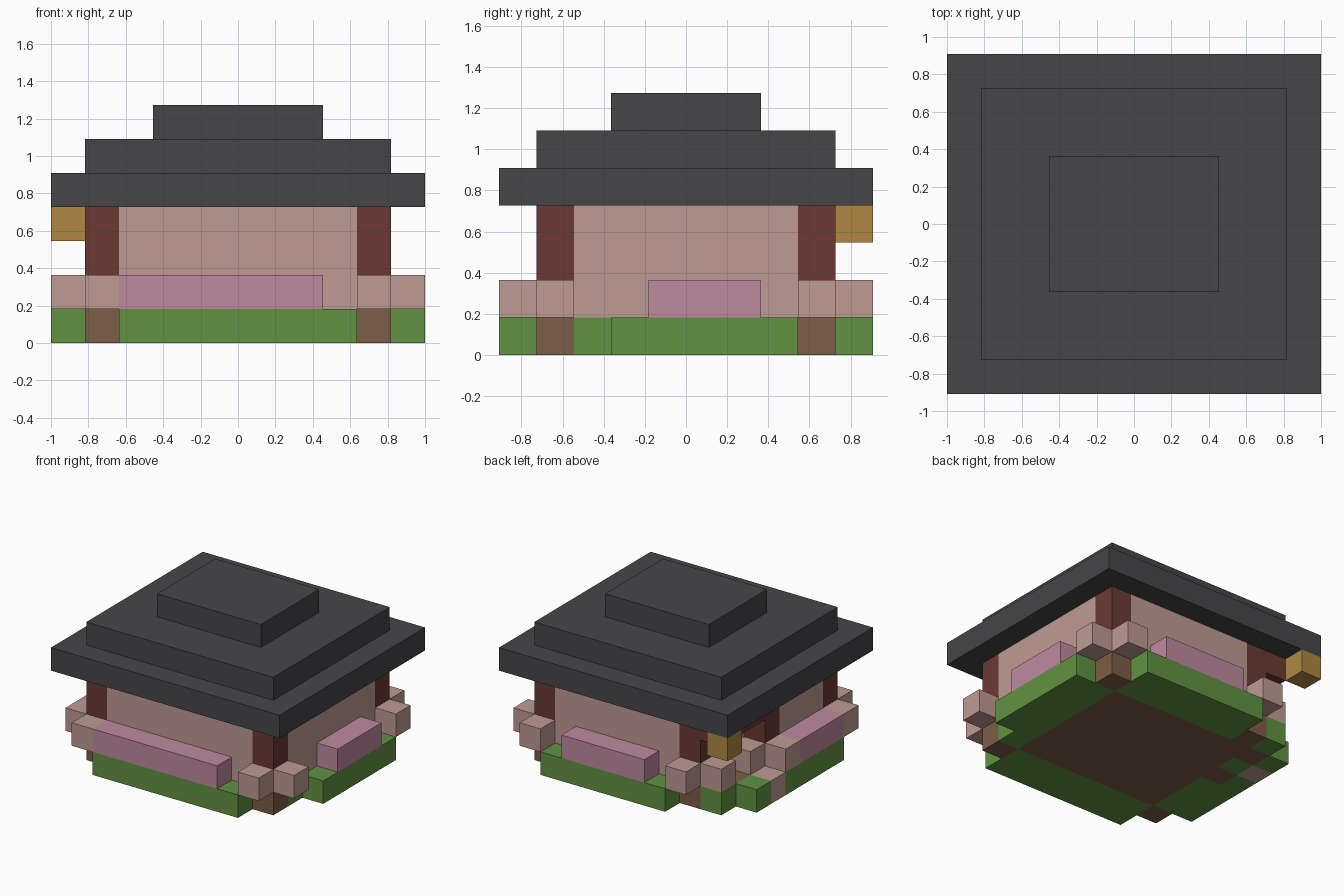
import bpy

cube = bpy.data.objects.get("Cube")
if cube:
    bpy.data.objects.remove(cube, do_unlink=True)

U = 2 / 11  # edge length of one block


def linear(c):
    c /= 255
    return c / 12.92 if c <= 0.04045 else ((c + 0.055) / 1.055) ** 2.4


def material(name, r, g, b):
    m = bpy.data.materials.new(name)
    col = (linear(r), linear(g), linear(b), 1)
    m.use_nodes = True
    m.diffuse_color = col
    bsdf = m.node_tree.nodes["Principled BSDF"]
    bsdf.inputs["Base Color"].default_value = col
    bsdf.inputs["Roughness"].default_value = 0.9
    return m


ROOF = material("slate_grey", 70, 69, 73)
GRASS = material("grass_green", 98, 146, 66)
PALE = material("pale_plaster", 191, 155, 147)
PINK = material("blossom_pink", 191, 138, 160)
RED = material("dark_red_wood", 107, 57, 52)
BROWN = material("brown_earth", 125, 93, 72)
GOLD = material("lantern_gold", 176, 136, 68)


def box(name, mat, x, y, z):
    """Box spanning block ranges: x from the right side, y from the front, z from the ground."""
    size = [r[1] - r[0] for r in (x, y, z)]
    mid = (sum(x) / 2 - 5.5, sum(y) / 2 - 5, sum(z) / 2)
    bpy.ops.mesh.primitive_cube_add(size=1)
    ob = bpy.context.object
    ob.name = name
    ob.data.transform(ob.matrix_world.Diagonal([s * U for s in size] + [1]))
    ob.location = [c * U for c in mid]
    ob.data.materials.append(mat)
    return ob


GROUND, LOW, WALL = (0, 1), (1, 2), (1, 4)

# Floor and ground around it
box("floor", BROWN, (2, 9), (2, 8), GROUND)
box("porch_floor", BROWN, (1, 2), (7, 8), GROUND)
box("front_grass", GRASS, (2, 9), (0, 2), GROUND)
box("back_grass", GRASS, (3, 9), (8, 10), GROUND)
box("left_wall_base", GRASS, (9, 10), (2, 8), GROUND)
box("left_grass", GRASS, (10, 11), (3, 8), GROUND)
box("right_wall_base", GRASS, (1, 2), (2, 5), GROUND)
box("right_grass", GRASS, (0, 1), (2, 6), GROUND)
box("stair_base", GRASS, (1, 2), (6, 7), GROUND)
box("porch_grass", GRASS, (0, 1), (7, 8), GROUND)
box("corner_grass", GRASS, (1, 2), (8, 9), GROUND)

# Posts on brown footings
for name, x, y in (("front_right", 1, 1), ("front_left", 9, 1), ("back_left", 9, 8),
                   ("back_right", 2, 8), ("porch", 1, 5)):
    box(name + "_footing", BROWN, (x, x + 1), (y, y + 1), GROUND)
    box(name + "_post", RED, (x, x + 1), (y, y + 1), WALL)
box("porch_beam", RED, (1, 2), (6, 9), (3, 4))

# Walls between the posts
box("front_wall", PALE, (2, 9), (1, 2), WALL)
box("back_wall", PALE, (3, 9), (8, 9), WALL)
box("left_wall", PALE, (9, 10), (2, 8), WALL)
box("right_wall", PALE, (1, 2), (2, 5), WALL)
box("porch_wall", PALE, (2, 3), (5, 8), WALL)

# Stairs and the pale blocks flanking the posts
box("lower_step", PALE, (0, 1), (6, 7), GROUND)
box("upper_step", PALE, (1, 2), (6, 7), LOW)
for x, y in ((1, 0), (0, 1), (9, 0), (10, 1), (9, 9), (10, 8), (2, 9), (1, 8), (0, 5)):
    box("post_block", PALE, (x, x + 1), (y, y + 1), LOW)

# Flower beds
box("front_flowers", PINK, (2, 8), (0, 1), LOW)
box("back_flowers", PINK, (4, 8), (9, 10), LOW)
box("left_flowers", PINK, (10, 11), (4, 7), LOW)
box("right_flowers", PINK, (0, 1), (2, 5), LOW)

# Hanging lantern and stepped roof
box("lantern", GOLD, (0, 1), (9, 10), (3, 4))
for i, (name, inset) in enumerate((("eaves", 0), ("middle_roof", 1), ("top_roof", 3))):
    box(name, ROOF, (inset, 11 - inset), (inset, 10 - inset), (4 + i, 5 + i))
